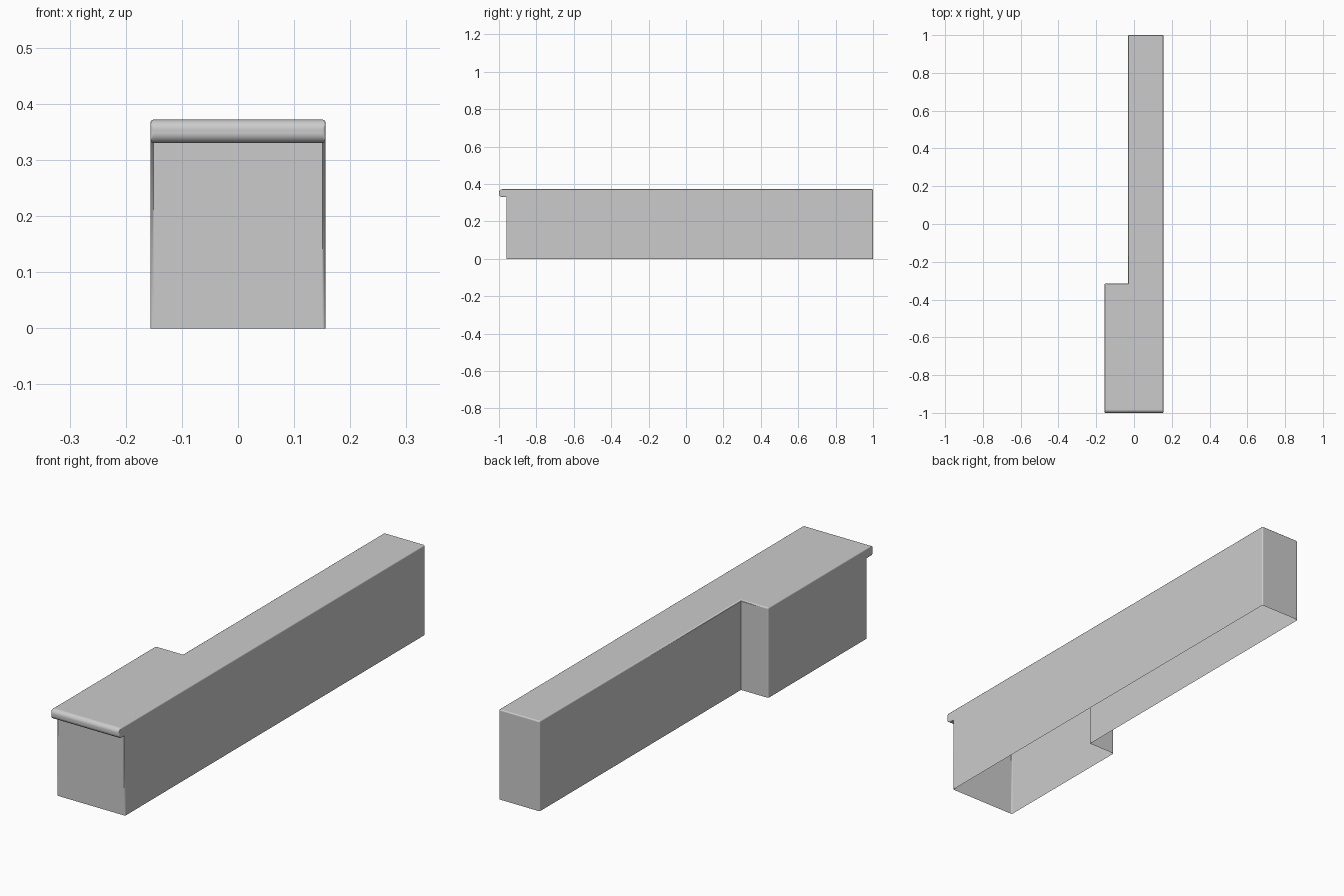
import bpy, bmesh, math
from mathutils import Vector

if "Cube" in bpy.data.objects:
    bpy.data.objects.remove(bpy.data.objects["Cube"])

W, FRONT, STEP, INNER = 0.156, -0.96, -0.315, -0.031
LIP_Z, TOP, NOSE = 0.33, 0.372, -1.0

bm = bmesh.new()

# L-shaped footprint, raised to the lip line and then to the top
plan = [(-W, FRONT), (W, FRONT), (W, 1), (INNER, 1), (INNER, STEP), (-W, STEP)]
bottom = bm.faces.new([bm.verts.new((x, y, 0)) for x, y in plan])
rings = [list(bottom.verts)]
for z in (LIP_Z, TOP):
    ring = [bm.verts.new((x, y, z)) for x, y in plan]
    low = rings[-1]
    for i in range(len(plan)):
        j = (i + 1) % len(plan)
        bm.faces.new((low[i], low[j], ring[j], ring[i]))
    rings.append(ring)
bm.faces.new(rings[-1])

# Overhanging lip pulled out of the upper front strip
bm.normal_update()
strip = next(f for f in bm.faces
             if f.calc_center_median().y < FRONT + 0.001
             and f.calc_center_median().z > LIP_Z)
lip = bmesh.ops.extrude_discrete_faces(bm, faces=[strip])["faces"][0]
bmesh.ops.translate(bm, verts=lip.verts, vec=Vector((0, NOSE - FRONT, 0)))
bmesh.ops.recalc_face_normals(bm, faces=bm.faces)

# Bevel weights: full round on the lip nose, fine softening on other convex edges
weight = bm.edges.layers.float.new("bevel_weight_edge")
for e in bm.edges:
    if len(e.link_faces) != 2 or e.calc_face_angle_signed() < 0.5:
        continue
    a, b = (v.co for v in e.verts)
    if max(a.z, b.z) < 0.001:
        continue
    nose = max(a.y, b.y) < NOSE + 0.001 and abs(a.x - b.x) > 0.1
    e[weight] = 1.0 if nose else 0.3

# Open underside
bmesh.ops.delete(bm, geom=[bm.faces[0]] if bm.faces.ensure_lookup_table() is None else [],
                 context="FACES_ONLY")

mesh = bpy.data.meshes.new("counter_shell")
bm.to_mesh(mesh)
bm.free()
counter = bpy.data.objects.new("counter_shell", mesh)
bpy.context.collection.objects.link(counter)

bpy.context.view_layer.objects.active = counter
counter.select_set(True)
bpy.ops.object.shade_smooth_by_angle(angle=math.radians(40))

bevel = counter.modifiers.new("soft_edges", "BEVEL")
bevel.limit_method = "WEIGHT"
bevel.width = 0.018
bevel.segments = 4
bevel.harden_normals = True
